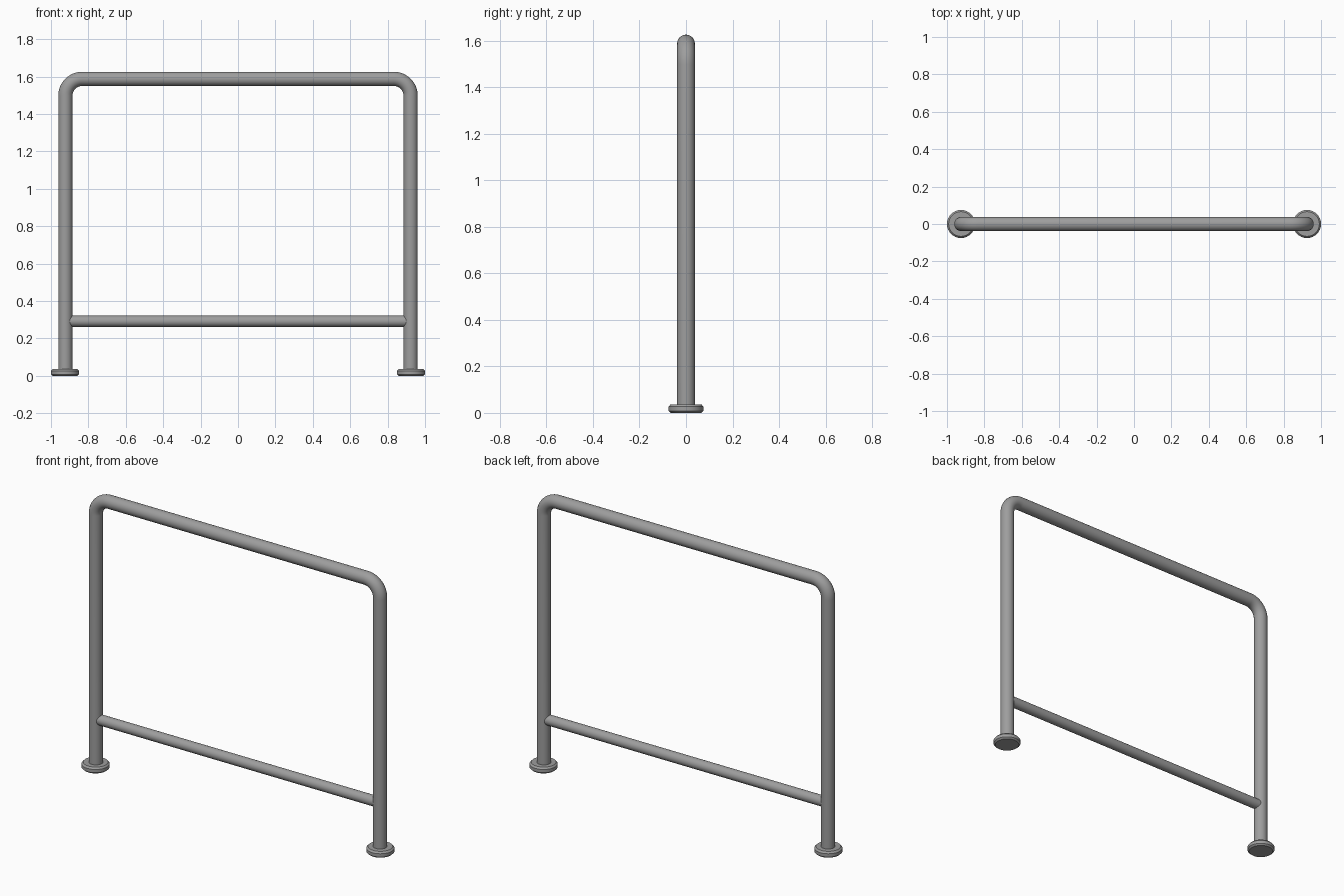
import bpy, bmesh, math
from mathutils import Vector

if "Cube" in bpy.data.objects:
    bpy.data.objects.remove(bpy.data.objects["Cube"])

steel = bpy.data.materials.new("grey_steel")
steel.diffuse_color = (0.34, 0.34, 0.34, 1)
steel.use_nodes = True
steel.node_tree.nodes["Principled BSDF"].inputs["Base Color"].default_value = steel.diffuse_color

POST_X, TOP_Z, PIPE_R, BEND_R = 0.923, 1.588, 0.038, 0.09
SIDES = 32


def finish(name, bm):
    bmesh.ops.recalc_face_normals(bm, faces=bm.faces)
    me = bpy.data.meshes.new(name)
    bm.to_mesh(me)
    bm.free()
    me.materials.append(steel)
    ob = bpy.data.objects.new(name, me)
    bpy.context.collection.objects.link(ob)
    bpy.ops.object.select_all(action='DESELECT')
    ob.select_set(True)
    bpy.context.view_layer.objects.active = ob
    bpy.ops.object.shade_smooth_by_angle(angle=math.radians(35))
    return ob


def bridge(bm, rings, cap=True):
    for a, b in zip(rings, rings[1:]):
        n = len(a)
        for i in range(n):
            j = (i + 1) % n
            bm.faces.new((a[i], a[j], b[j], b[i]))
    if cap:
        bm.faces.new(rings[0])
        bm.faces.new(rings[-1])


def tube(name, path, radius):
    # Round pipe swept along a path lying in the XZ plane
    bm = bmesh.new()
    rings = []
    for k, p in enumerate(path):
        t = (path[min(k + 1, len(path) - 1)] - path[max(k - 1, 0)]).normalized()
        if k in (0, 1):
            t = (path[1] - path[0]).normalized()
        elif k >= len(path) - 2:
            t = (path[-1] - path[-2]).normalized()
        side = Vector((0, 1, 0))
        up = t.cross(side)
        rings.append([bm.verts.new(p + radius * (math.cos(a) * side + math.sin(a) * up))
                      for a in (2 * math.pi * i / SIDES for i in range(SIDES))])
    bridge(bm, rings)
    return finish(name, bm)


def lathe(name, x, profile):
    # Turned part around a vertical axis at x
    bm = bmesh.new()
    rings = [[bm.verts.new((x + r * math.cos(a), r * math.sin(a), z))
              for a in (2 * math.pi * i / SIDES for i in range(SIDES))]
             for r, z in profile]
    bridge(bm, rings)
    return finish(name, bm)


# Bent hoop: two posts and the top rail
path = [Vector((-POST_X, 0, 0.012))]
for s in (-1, 1):
    for i in range(13):
        a = math.pi / 2 * (i / 12 if s < 0 else 1 - i / 12)
        path.append(Vector((s * (POST_X - BEND_R + BEND_R * math.cos(a)), 0,
                            TOP_Z - BEND_R + BEND_R * math.sin(a))))
path.append(Vector((POST_X, 0, 0.012)))
tube("hoop_frame", path, PIPE_R)

# Lower crossbar
tube("lower_crossbar", [Vector((-POST_X, 0, 0.292)), Vector((POST_X, 0, 0.292))], 0.03)

# Base flanges with softened edges
for side, s in (("left", -1), ("right", 1)):
    lathe(side + "_base_flange", s * 0.925,
          [(0.066, 0), (0.075, 0.008), (0.075, 0.027), (0.066, 0.037)])
